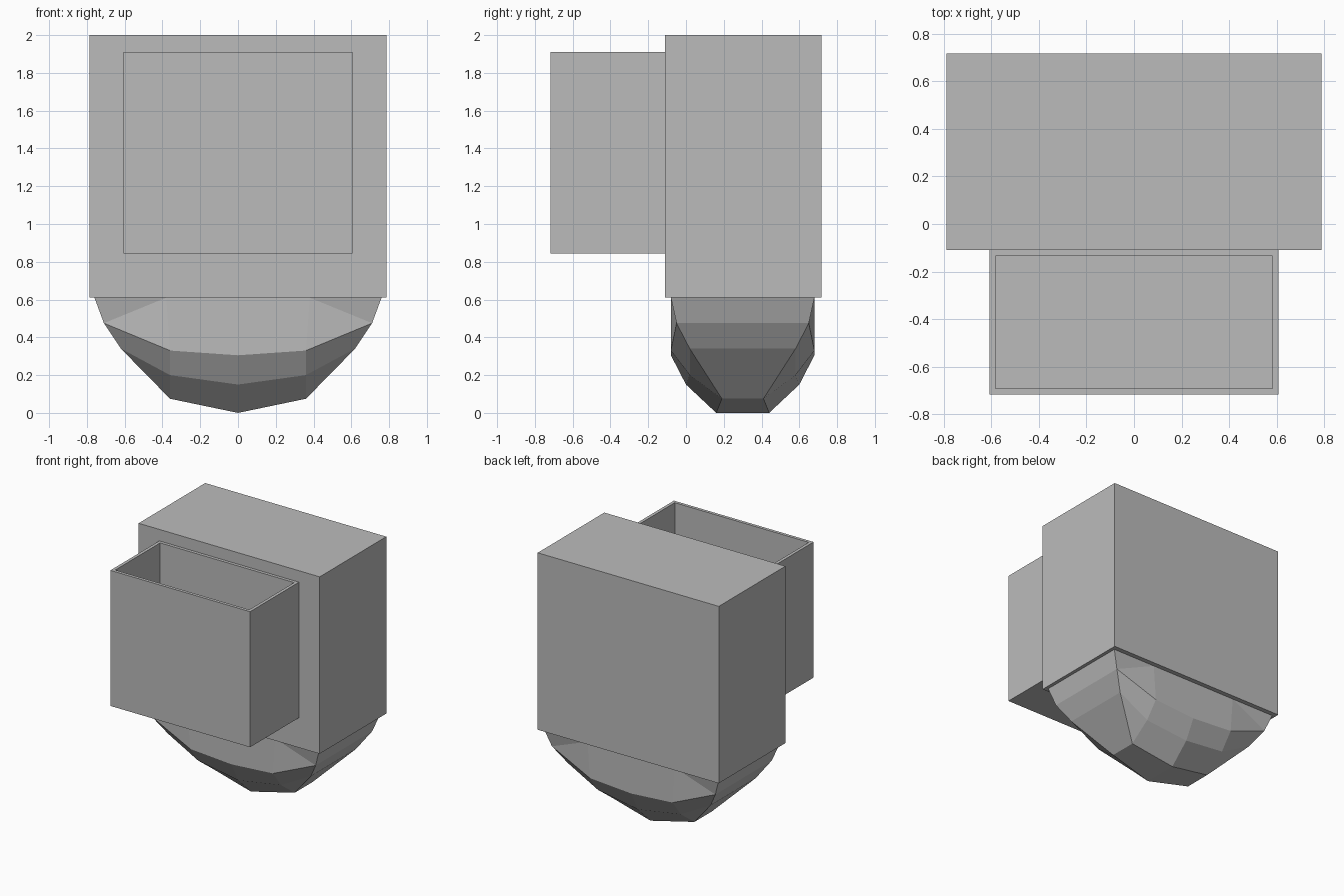
import bpy
import bmesh

cube = bpy.data.objects.get("Cube")
if cube:
    bpy.data.objects.remove(cube, do_unlink=True)

grey = bpy.data.materials.new("plain grey")
grey.use_nodes = True
GREY = (0.5, 0.5, 0.5, 1)
grey.diffuse_color = GREY
grey.node_tree.nodes["Principled BSDF"].inputs["Base Color"].default_value = GREY


def finish(name, bm):
    bmesh.ops.recalc_face_normals(bm, faces=bm.faces)
    mesh = bpy.data.meshes.new(name)
    bm.to_mesh(mesh)
    bm.free()
    mesh.materials.append(grey)
    obj = bpy.data.objects.new(name, mesh)
    bpy.context.collection.objects.link(obj)
    return obj


def add_box(bm, half_x, y0, y1, z0, z1):
    verts = bmesh.ops.create_cube(bm, size=1)["verts"]
    for v in verts:
        v.co.x *= 2 * half_x
        v.co.y = y1 if v.co.y > 0 else y0
        v.co.z = z1 if v.co.z > 0 else z0


# Main body
bm = bmesh.new()
add_box(bm, 0.787, -0.11, 0.717, 0.61, 2.0)
finish("main_body", bm)

# Open-topped front bin: inset the top, then push the inner face down
bm = bmesh.new()
add_box(bm, 0.607, -0.717, -0.11, 0.845, 1.91)
bm.faces.ensure_lookup_table()
top = max(bm.faces, key=lambda f: f.calc_center_median().z)
bmesh.ops.inset_individual(bm, faces=[top], thickness=0.035)
inner = bmesh.ops.extrude_discrete_faces(bm, faces=[top])["faces"][0]
for v in inner.verts:
    v.co.z = 0.88
finish("front_bin", bm)

# Faceted bowl: columns of (x, half depth, z), from the centre outwards
MID_Y = 0.30
centre = [(0, .38, .61), (0, .38, .305), (0, .30, .15), (0, .14, .005)]
middle = [(.38, .38, .61), (.36, .38, .33), (.36, .28, .2), (.36, .11, .075)]
end = [(.76, .38, .61), (.71, .35, .475), (.62, .28, .34)]

# Faces of one quarter
patches = [(centre[i], middle[i], middle[i + 1], centre[i + 1]) for i in range(3)]
patches += [
    (middle[0], end[0], end[1]),
    (middle[0], end[1], middle[1]),
    (middle[1], end[1], end[2], middle[2]),
    (middle[2], end[2], middle[3]),
]
# Strips that cross from the front half to the back half
rim = [centre[0], middle[0]] + end + [middle[3], centre[3]]
patches += [(a, b, (b[0], 0, b[2]), (a[0], 0, a[2])) for a, b in zip(rim, rim[1:])]

bm = bmesh.new()
for sx in (-1, 1):
    for sy in (-1, 1):
        for patch in patches:
            bm.faces.new([bm.verts.new((sx * x, MID_Y + sy * y, z)) for x, y, z in patch])
bmesh.ops.remove_doubles(bm, verts=bm.verts, dist=0.0005)
bmesh.ops.translate(bm, verts=bm.verts, vec=(0, 0, 0))
# Join the halves of each crossing strip
seam = [e for e in bm.edges if all(abs(v.co.y - MID_Y) < 0.001 for v in e.verts)]
bmesh.ops.dissolve_edges(bm, edges=seam, use_verts=True)
for v in bm.verts:
    if v.co.z < 0.01:
        v.co.z = 0
finish("faceted_bowl", bm)
